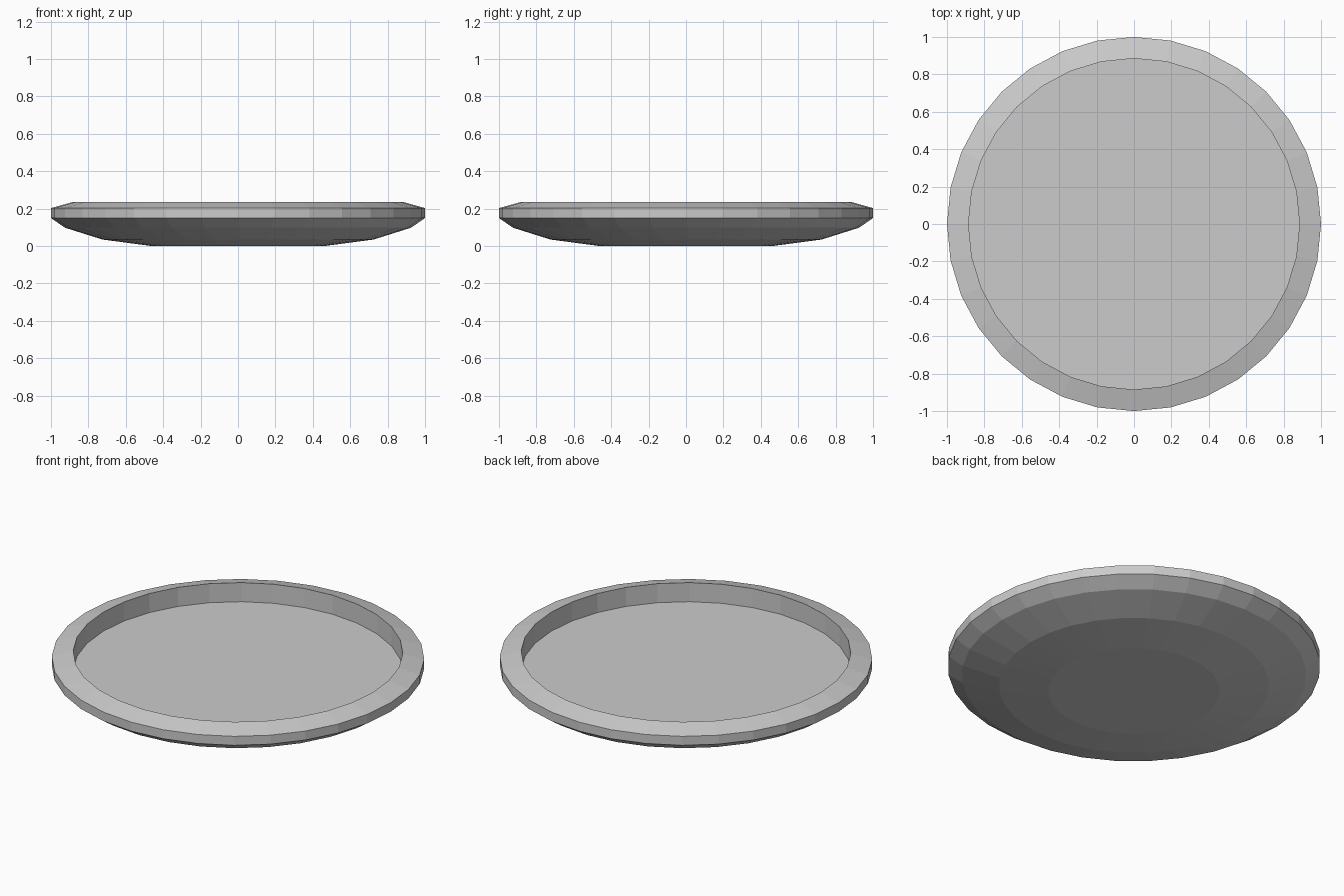
import bpy, bmesh
from math import cos, sin, tau

if "Cube" in bpy.data.objects:
    bpy.data.objects.remove(bpy.data.objects["Cube"])

SIDES = 32
# Cross-section (radius, height) from the underside, over the rim, to the recessed floor
PROFILE = [(0.46, 0.0), (0.725, 0.035), (0.925, 0.098), (1.0, 0.15),
           (1.0, 0.203), (0.885, 0.235), (0.885, 0.122)]

bm = bmesh.new()
rings = [[bm.verts.new((r * cos(tau * i / SIDES), r * sin(tau * i / SIDES), z))
          for i in range(SIDES)] for r, z in PROFILE]

# Walls between neighbouring rings
for low, high in zip(rings, rings[1:]):
    for i in range(SIDES):
        j = (i + 1) % SIDES
        bm.faces.new((low[i], low[j], high[j], high[i]))

# Flat underside and dish floor
bm.faces.new(rings[0][::-1])
bm.faces.new(rings[-1])
bmesh.ops.recalc_face_normals(bm, faces=bm.faces)

mesh = bpy.data.meshes.new("shallow_dish")
bm.to_mesh(mesh)
bm.free()
bpy.context.collection.objects.link(bpy.data.objects.new("shallow_dish", mesh))
